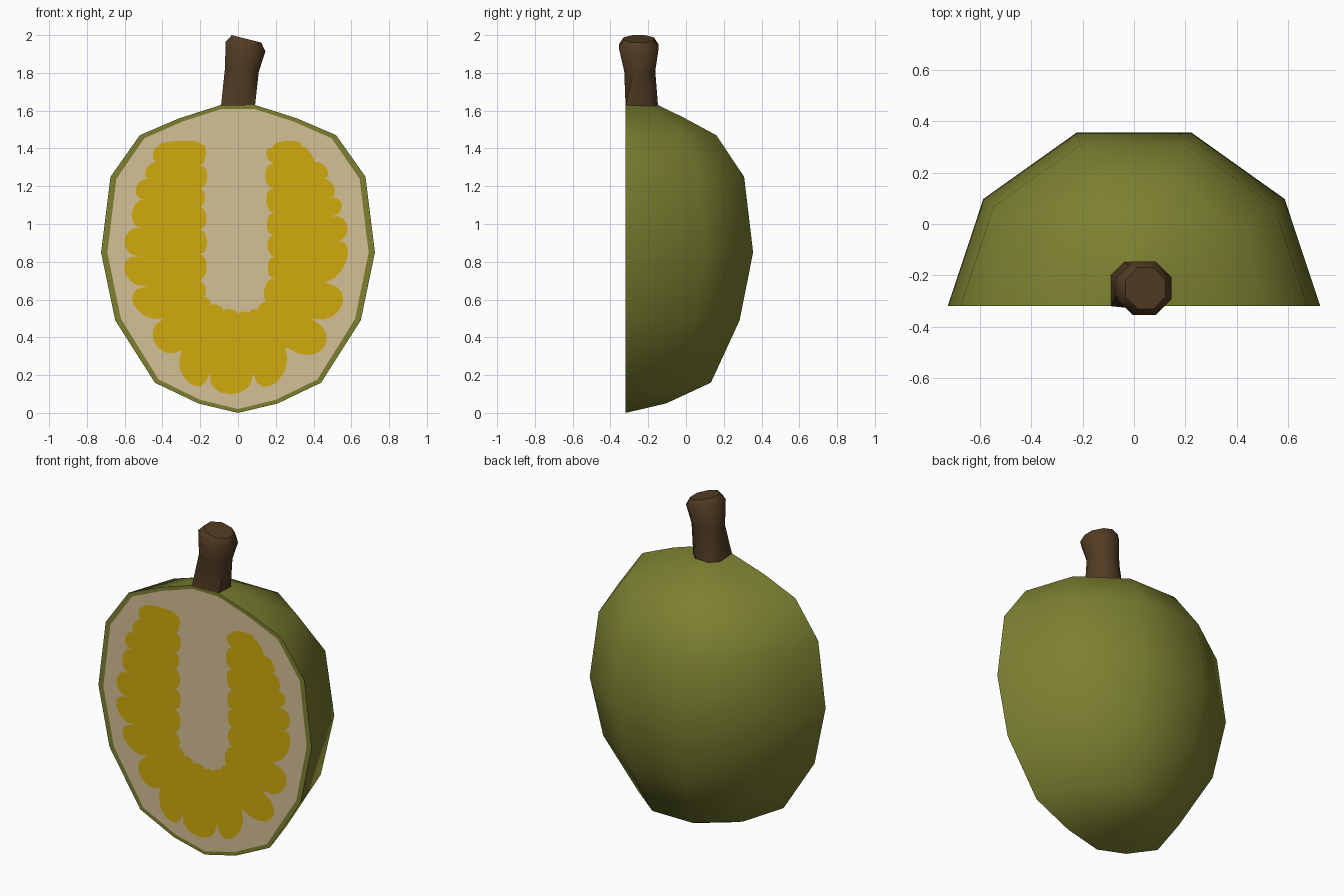
import bpy, bmesh, math
from mathutils import Vector

if "Cube" in bpy.data.objects:
    bpy.data.objects.remove(bpy.data.objects["Cube"])


def material(name, rgb):
    m = bpy.data.materials.new(name)
    m.diffuse_color = (*rgb, 1)
    m.use_nodes = True
    m.node_tree.nodes["Principled BSDF"].inputs["Base Color"].default_value = m.diffuse_color
    return m


GREEN = material("rind green", (0.20, 0.215, 0.03))
CREAM = material("flesh cream", (0.66, 0.53, 0.30))
YELLOW = material("pod yellow", (0.63, 0.40, 0.004))
BROWN = material("stem brown", (0.085, 0.045, 0.017))
CUT = -0.32  # y of the flat cut plane


def finish(bm, name, mats, angle=50):
    me = bpy.data.meshes.new(name)
    bm.to_mesh(me)
    bm.free()
    for m in mats:
        me.materials.append(m)
    for p in me.polygons:
        p.use_smooth = True
    me.set_sharp_from_angle(angle=math.radians(angle))
    ob = bpy.data.objects.new(name, me)
    bpy.context.collection.objects.link(ob)
    return ob


# Halved fruit: half decagon rings (half width, depth scale, height)
rings = [(0.21, 0.225, 0.05), (0.44, 0.475, 0.16), (0.65, 0.635, 0.49),
         (0.725, 0.71, 0.85), (0.675, 0.66, 1.25), (0.52, 0.505, 1.47),
         (0.31, 0.33, 1.56), (0.09, 0.18, 1.63)]
bm = bmesh.new()
tip = bm.verts.new((0, CUT, 0))
loops = []
for rx, ry, z in rings:
    loops.append([bm.verts.new((rx * math.cos(math.pi * j / 5),
                                CUT + ry * math.sin(math.pi * j / 5), z))
                  for j in range(6)])
for j in range(5):
    bm.faces.new((tip, loops[0][j + 1], loops[0][j]))
    for a, b in zip(loops, loops[1:]):
        bm.faces.new((a[j], a[j + 1], b[j + 1], b[j]))
bm.faces.new(loops[-1])

# Cut face: green rim around the cream flesh
outline = [tip] + [l[0] for l in loops] + [l[5] for l in reversed(loops)]
inner = [bm.verts.new((v.co.x * 0.954, CUT, 0.82 + (v.co.z - 0.82) * 0.975))
         for v in outline]
n = len(outline)
for i in range(n):
    k = (i + 1) % n
    bm.faces.new((outline[i], outline[k], inner[k], inner[i]))
flesh = bm.faces.new(inner)
flesh.material_index = 1
bmesh.ops.recalc_face_normals(bm, faces=bm.faces)
finish(bm, "halved_fruit", [GREEN, CREAM])

# Yellow pods: alternating notch and lobe tip, in hundredths (x, z)
outer = [(-20, 131), (-17, 137), (-19, 142), (-31, 144), (-42, 141), (-45, 137),
         (-43, 133), (-49, 128), (-46, 124), (-54, 119), (-49, 113), (-56, 106),
         (-51, 98), (-60, 91), (-52, 83), (-60, 75), (-48, 67), (-55, 57),
         (-39, 50), (-44, 37), (-30, 33), (-26, 16), (-15, 21), (-4, 10),
         (8, 21), (20, 16), (25, 35), (45, 34), (39, 50), (55, 57),
         (46, 69), (58, 83), (50, 90), (58, 98), (49, 104), (55, 110),
         (48, 114), (51, 119), (45, 124), (47, 129), (40, 133), (38, 138),
         (34, 141), (26, 144), (18, 140), (15, 137), (19, 132)]
inside = [(19, 132), (19, 119), (20, 106), (19, 94), (20, 83), (20, 71), (17, 58),
          (11, 54), (6, 52), (0, 51), (-8, 53), (-15, 56), (-19, 61), (-22, 70),
          (-21, 84), (-21, 97), (-21, 109), (-21, 119), (-20, 131)]
lobes = [(Vector(outer[i]), Vector(outer[i + 1]), Vector(outer[i + 2]))
         for i in range(0, len(outer) - 2, 2)]
for a, b in zip(inside, inside[1:]):
    a, b = Vector(a), Vector(b)
    d = b - a
    lobes.append((a, (a + b) / 2 + Vector((d.y, -d.x)) * 0.35, b))
bm = bmesh.new()
pts = []
for a, t, b in lobes:
    mid = (a + b) / 2
    for s in range(8):
        w = math.pi * s / 8
        p = mid - (b - a) / 2 * math.cos(w) + (t - mid) * max(math.sin(w), 0) ** 0.75
        pts.append(bm.verts.new((p.x / 100, CUT - 0.003, p.y / 100)))
pod = bm.faces.new(pts)
pod.normal_update()
if pod.normal.y > 0:
    pod.normal_flip()
bmesh.ops.triangulate(bm, faces=[pod])
finish(bm, "yellow_pods", [YELLOW])

# Stem: leaning octagon rings (x, y, z, half width, half depth, tilt)
stem = [(0, -0.235, 1.625, 0.09, 0.087, 0), (0.02, -0.245, 1.81, 0.09, 0.082, -0.05),
        (0.04, -0.25, 1.94, 0.105, 0.105, -0.25), (0.045, -0.25, 1.98, 0.078, 0.08, -0.25)]
bm = bmesh.new()
loops = []
for i, (cx, cy, z, rx, ry, tilt) in enumerate(stem):
    loop = []
    for j in range(8):
        w = math.pi * (j + 0.5) / 4
        dx = rx * math.cos(w) / math.cos(math.pi / 8)
        dy = ry * math.sin(w) / math.cos(math.pi / 8)
        if i == 0 and dy < 0:  # base is flush with the cut
            dy = CUT - cy
        loop.append(bm.verts.new((cx + dx, cy + dy, z + tilt * dx)))
    loops.append(loop)
for a, b in zip(loops, loops[1:]):
    for j in range(8):
        k = (j + 1) % 8
        bm.faces.new((a[j], a[k], b[k], b[j]))
bm.faces.new(loops[0])
bm.faces.new(loops[-1])
bmesh.ops.recalc_face_normals(bm, faces=bm.faces)
finish(bm, "stem", [BROWN])
